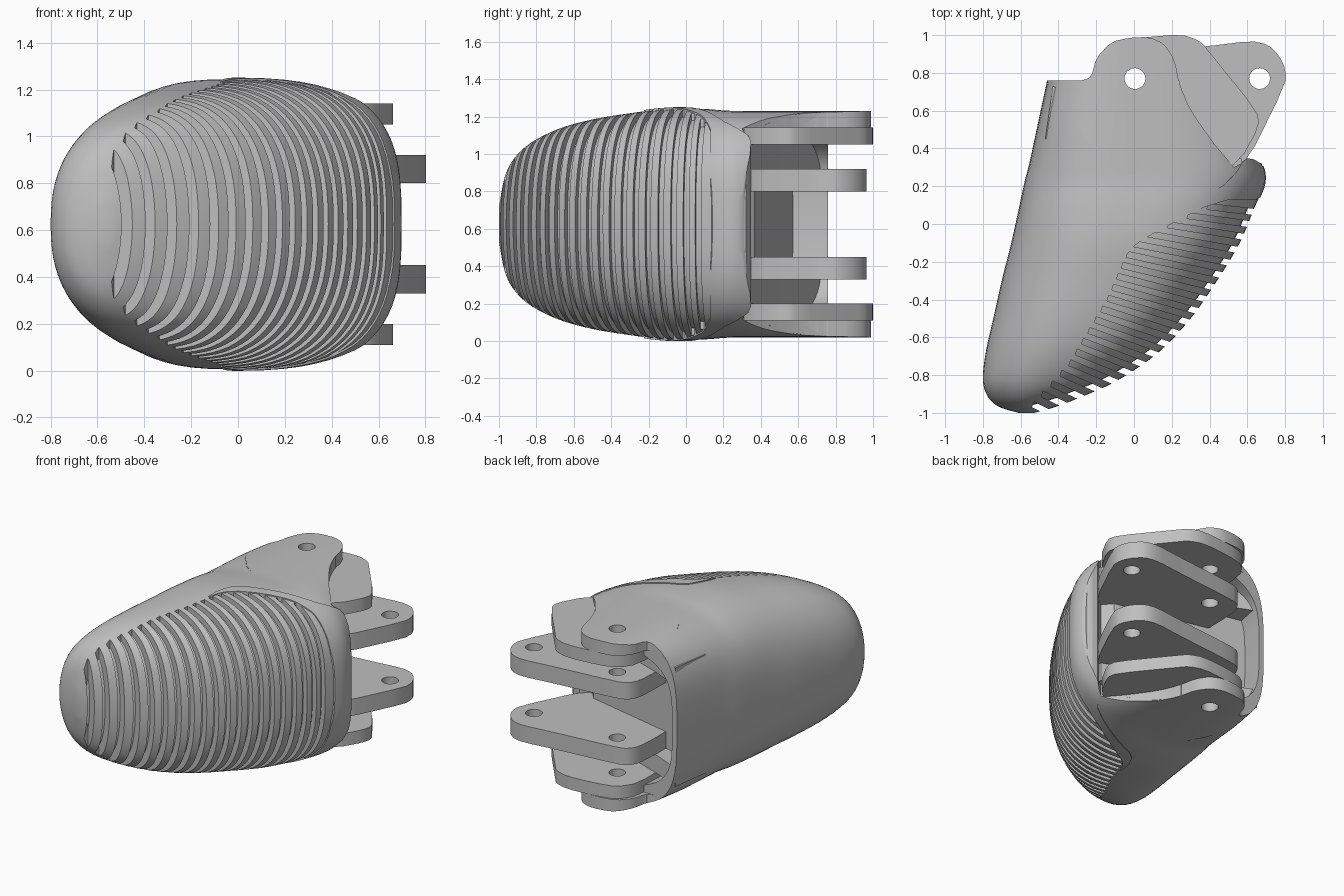
import bpy, bmesh, math
from mathutils import Vector

if "Cube" in bpy.data.objects:
    bpy.data.objects.remove(bpy.data.objects["Cube"])

MID = 0.625  # height of the symmetry plane
grey = bpy.data.materials.new("plain_grey")
grey.use_nodes = True
grey.diffuse_color = (0.52, 0.52, 0.52, 1)
grey.node_tree.nodes["Principled BSDF"].inputs["Base Color"].default_value = (0.52, 0.52, 0.52, 1)


def make(name, bm):
    bmesh.ops.recalc_face_normals(bm, faces=bm.faces)
    mesh = bpy.data.meshes.new(name)
    bm.to_mesh(mesh)
    bm.free()
    mesh.materials.append(grey)
    obj = bpy.data.objects.new(name, mesh)
    bpy.context.collection.objects.link(obj)
    return obj


def loft(name, rows, shear=0.0, sides=72):
    """Superelliptic rings from rows of (y, left x, right x, half height, power)."""
    bm = bmesh.new()
    rings = []
    for y, xl, xr, h, p in rows:
        ring = []
        for i in range(sides):
            a = math.tau * i / sides
            c, s = math.cos(a), math.sin(a)
            x = (xl + xr) / 2 + (xr - xl) / 2 * math.copysign(abs(c) ** (2 / p), c)
            z = MID + h * math.copysign(abs(s) ** (2 / p), s)
            ring.append(bm.verts.new((x, y - shear * x, z)))
        rings.append(ring)
    for a, b in zip(rings, rings[1:]):
        for i in range(sides):
            j = (i + 1) % sides
            bm.faces.new((a[i], a[j], b[j], b[i]))
    bm.faces.new(rings[0])
    bm.faces.new(rings[-1])
    return make(name, bm)


def prisms(name, outlines, z0, z1):
    bm = bmesh.new()
    for outline in outlines:
        lo = [bm.verts.new((x, y, z0)) for x, y in outline]
        hi = [bm.verts.new((x, y, z1)) for x, y in outline]
        bm.faces.new(lo)
        bm.faces.new(hi)
        for i in range(len(lo)):
            j = (i + 1) % len(lo)
            bm.faces.new((lo[i], lo[j], hi[j], hi[i]))
    return make(name, bm)


def boolean(obj, cutter, operation="DIFFERENCE"):
    mod = obj.modifiers.new("cut", "BOOLEAN")
    mod.operation, mod.solver, mod.object = operation, "EXACT", cutter
    bpy.context.view_layer.objects.active = obj
    bpy.ops.object.modifier_apply(modifier=mod.name)


def rounded(points):
    """Corner cutting that keeps the outline close to its control points."""
    out = []
    for i, p in enumerate(points):
        a, b = Vector(points[i - 1]), Vector(points[(i + 1) % len(points)])
        p = Vector(p)
        out += [p.lerp(a, 0.22), p.lerp(b, 0.22)]
    return out


def smooth_rows(rows, steps=4):
    """Catmull-Rom interpolation of the stations."""
    out = []
    for i in range(len(rows) - 1):
        p0, p1, p2, p3 = (Vector(rows[max(0, min(len(rows) - 1, i + k))]) for k in (-1, 0, 1, 2))
        for s in range(steps):
            t = s / steps
            out.append(0.5 * (2 * p1 + (p2 - p0) * t + (2 * p0 - 5 * p1 + 4 * p2 - p3) * t * t
                              + (3 * p1 - p0 - 3 * p2 + p3) * t ** 3))
    return out + [Vector(rows[-1])]


stations = smooth_rows([
    (-1.0, -.61, -.53, .09, 2), (-.97, -.71, -.42, .25, 2), (-.92, -.77, -.29, .35, 2.1),
    (-.83, -.80, -.09, .435, 2.3), (-.68, -.785, .13, .51, 2.4), (-.5, -.745, .30, .56, 2.45),
    (-.3, -.70, .44, .593, 2.5), (-.1, -.65, .56, .617, 2.65), (.08, -.61, .635, .617, 2.85),
    (.22, -.58, .69, .607, 3), (.34, -.55, .67, .605, 3.2), (.55, -.505, .6, .605, 3.4),
    (.76, -.46, .57, .605, 3.4)])


def offset_rows(o, last):
    return [(r[0] * (1 + o), r[1] - o, r[2] + o, r[3] + o, r[4]) for r in stations if r[0] < last]


# Finger shell, with a slanted open cavity at the back
shell = loft("finger_shell", stations)
cavity = loft("cavity_cutter", [(.47, -.46, 1.4, .515, 4), (1.4, -.28, 1.4, .515, 4)], shear=.22)
side = prisms("side_cutter", [[(.53, .30), (.42, .43), (.30, .60), (.24, .74), (.24, 1),
                               (1.2, 1), (1.2, .34), (.6, .34)]], -.2, 1.5)

# Grip grooves: thin slots fanning from the pad edge to the outside
edge = [(-1.06, -.56), (-.80, -.35), (-.44, -.15), (-.13, -.02), (-.07, .05), (.19, .5)]


def edge_x(c):
    for (c0, x0), (c1, x1) in zip(edge, edge[1:]):
        if c <= c1:
            return x0 + (x1 - x0) * (c - c0) / (c1 - c0)


COUNT = 20
slots = []
for k in range(COUNT):
    c = -1.035 + 0.061 * k
    x = edge_x(c)
    y = c - .12 * x
    slope = -.5 + .38 * k / (COUNT - 1)
    far = y + slope * (1 - x)
    slots.append([(x, y), (1, far), (1, far + .034), (x + .01, y + .03)])
grooves = prisms("groove_cutter", slots, -.2, 1.5)
for cutter in (grooves, cavity, side):
    boolean(shell, cutter)
core = loft("pad_core", offset_rows(-.035, .27))

# Smooth rim around the rear of the grip pad
rim = loft("pad_rim", offset_rows(.007, .5))
band = prisms("rim_cutter", [rounded([
    (-.08, -.25), (-.06, -.13), (.0, -.01), (.2, .07), (.46, .19), (.54, .27), (.585, .35),
    (.65, .34), (.73, .26), (.70, .13), (.45, .13), (.08, -.06), (-.02, -.13)])], -.2, 1.5)
boolean(rim, band, "INTERSECT")

# Hinge plates and lugs, mirrored about the middle height
outer = [(-.30, .5), (-.32, .76), (-.27, .76), (-.225, .78), (-.2, .88), (-.12, .965), (-.02, .987),
         (.08, .99), (.16, .955), (.215, .87), (.24, .74), (.30, .60), (.42, .43), (.54, .27), (.48, .2),
         (.2, .12), (-.1, .25)]
inner = [(-.2, .45), (-.2, .83), (-.12, .95), (.02, .985), (.25, 1.005), (.35, .97), (.40, .91),
         (.65, .60), (.665, .52), (.56, .33), (.4, .25)]
lug = [(-.2, .40), (-.2, .63), (-.19, .80), (-.15, .87), (-.08, .895), (.38, .94), (.62, .97), (.71, .95),
       (.77, .89), (.802, .82), (.802, .74), (.6, .33), (.5, .28)]
channel = [(.57, .28), (.57, .345), (-.2, .63), (-.43, .73), (-.47, .45)]


def pin_hole(x):
    bm = bmesh.new()
    bmesh.ops.create_cone(bm, cap_ends=True, segments=32, radius1=.055, radius2=.055, depth=2)
    bmesh.ops.translate(bm, verts=bm.verts, vec=(x, .77, MID))
    return make("hole_cutter", bm)


holes = [pin_hole(0.005), pin_hole(.665)]
boolean(shell, holes[0])
envelope = loft("plate_envelope", [(.0, -.62, .58, .605, 3.2), (.76, -.46, .57, .605, 3.4),
                                   (1.1, -.4, .57, .605, 3.4)])
parts = [shell, core, rim]
for label, outline, z0, z1, pins in (("outer_plate", rounded(outer), 1.14, 1.25, 1),
                                     ("inner_plate", rounded(inner), 1.05, 1.141, 1),
                                     ("channel_floor", channel, .92, 1.05, 0),
                                     ("lug", rounded(lug), .80, .92, 2)):
    for level, a, b in (("upper", z0, z1), ("lower", 2 * MID - z1, 2 * MID - z0)):
        plate = prisms(level + "_" + label, [outline], a, b)
        if label == "outer_plate":
            boolean(plate, envelope, "INTERSECT")
        for hole in holes[:pins]:
            boolean(plate, hole)
        parts.append(plate)

# Remove the cutters and shade the parts
for helper in [cavity, side, grooves, band, envelope] + holes:
    bpy.data.objects.remove(helper)
bpy.ops.object.select_all(action="DESELECT")
for part in parts:
    part.select_set(True)
bpy.context.view_layer.objects.active = shell
bpy.ops.object.shade_smooth_by_angle(angle=math.radians(32))
